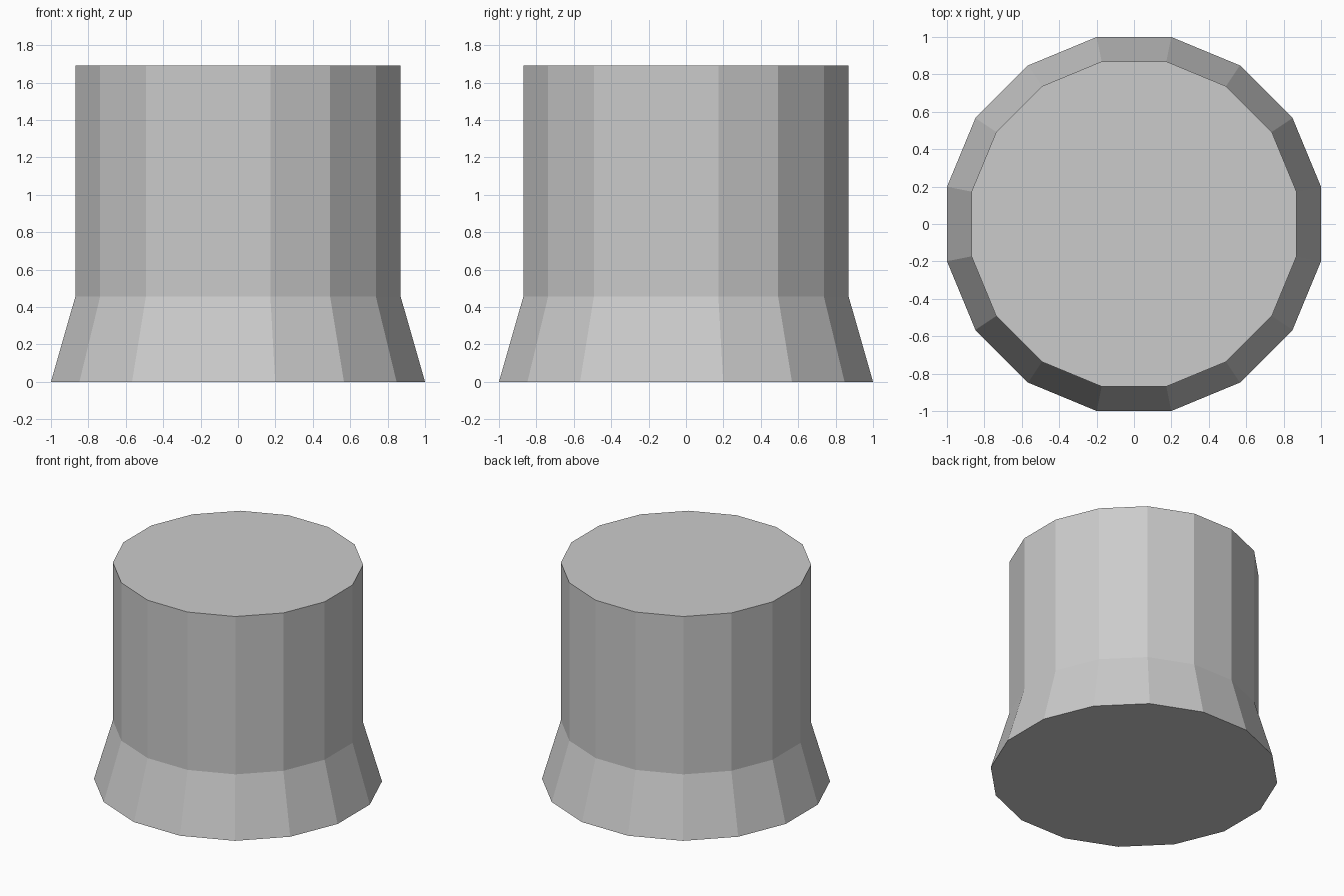
import bpy
import bmesh
from math import cos, sin, pi

if "Cube" in bpy.data.objects:
    bpy.data.objects.remove(bpy.data.objects["Cube"])

SIDES = 16
# Profile: (distance from axis to flat face, height)
PROFILE = [(1.0, 0.0), (0.869, 0.457), (0.869, 1.69)]


def ring(bm, apothem, z):
    """16-sided ring with flats facing the x and y axes."""
    r = apothem / cos(pi / SIDES)
    angles = [(i + 0.5) * 2 * pi / SIDES for i in range(SIDES)]
    return [bm.verts.new((r * cos(a), r * sin(a), z)) for a in angles]


# Flared base and straight column as one closed solid
bm = bmesh.new()
rings = [ring(bm, a, z) for a, z in PROFILE]
for low, high in zip(rings, rings[1:]):
    for i in range(SIDES):
        j = (i + 1) % SIDES
        bm.faces.new((low[i], low[j], high[j], high[i]))

# Bottom and top caps
bm.faces.new(rings[0][::-1])
bm.faces.new(rings[-1])

mesh = bpy.data.meshes.new("flared_column")
bm.to_mesh(mesh)
bm.free()
bpy.context.collection.objects.link(bpy.data.objects.new("flared_column", mesh))
